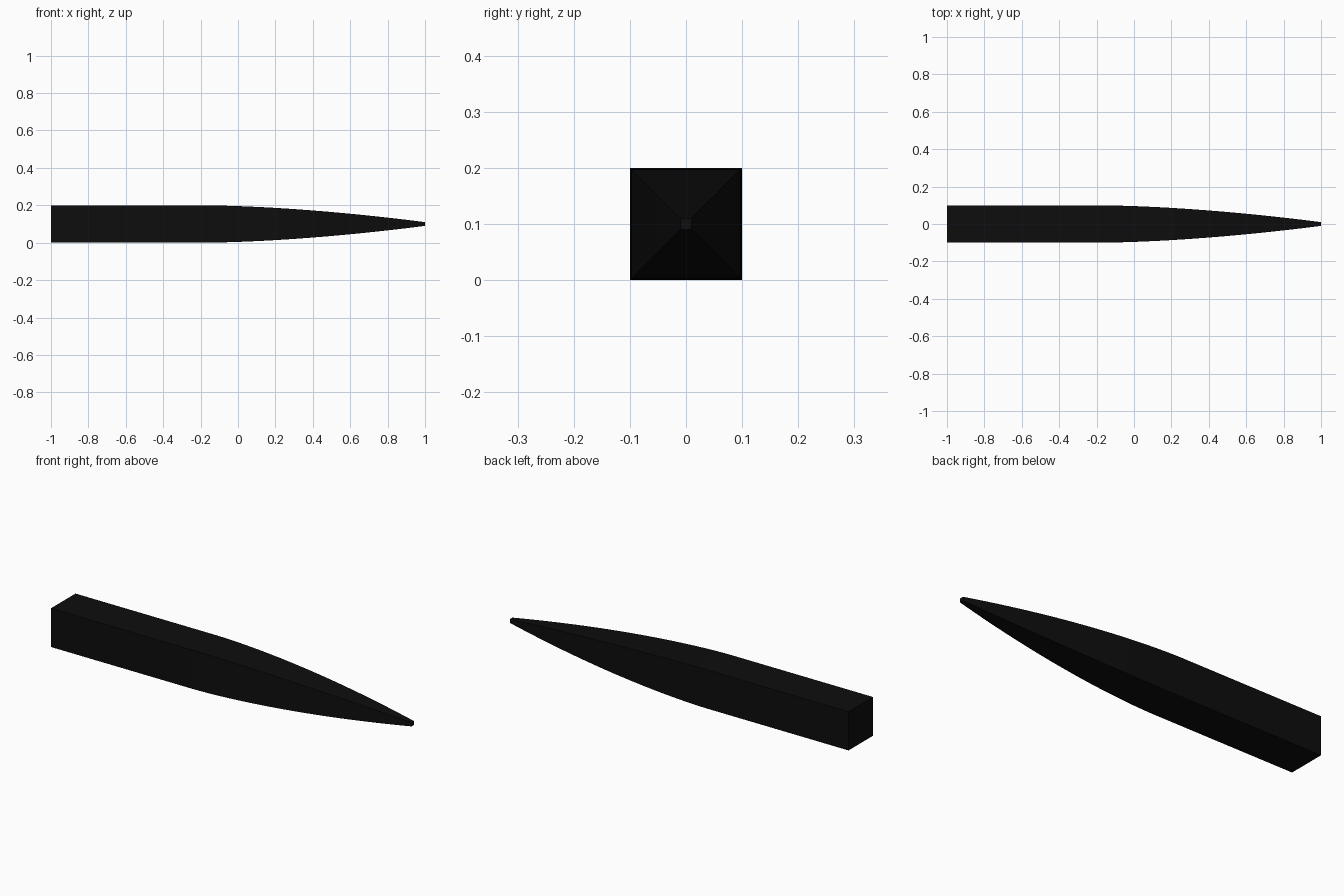
import bpy, bmesh, math

if "Cube" in bpy.data.objects:
    bpy.data.objects.remove(bpy.data.objects["Cube"])

# Half-width of the square section along x: straight shank, then curved taper
START, STEPS, HALF, TIP = -0.2, 28, 0.1, 0.01
stations = [(-1.0, HALF)]
for i in range(STEPS + 1):
    t = i / STEPS
    stations.append((START + (1 - START) * t, HALF - (HALF - TIP) * t ** 1.7))

# Loft square rings along x
bm = bmesh.new()
corners = [(-1, -1), (1, -1), (1, 1), (-1, 1)]
rings = [[bm.verts.new((x, h * a, HALF + h * b)) for a, b in corners] for x, h in stations]
for r0, r1 in zip(rings, rings[1:]):
    for k in range(4):
        n = (k + 1) % 4
        bm.faces.new((r0[k], r0[n], r1[n], r1[k]))

# Flat end caps
bm.faces.new(rings[0])
bm.faces.new(rings[-1])
bmesh.ops.recalc_face_normals(bm, faces=bm.faces[:])
mesh = bpy.data.meshes.new("tapered_spike")
bm.to_mesh(mesh)
bm.free()

spike = bpy.data.objects.new("tapered_spike", mesh)
bpy.context.collection.objects.link(spike)

# Black finish
black = bpy.data.materials.new("black")
black.diffuse_color = (0.004, 0.004, 0.004, 1)
black.use_nodes = True
black.node_tree.nodes["Principled BSDF"].inputs["Base Color"].default_value = black.diffuse_color
mesh.materials.append(black)

# Smooth along the taper, sharp at the four long edges
bpy.context.view_layer.objects.active = spike
spike.select_set(True)
bpy.ops.object.shade_smooth_by_angle(angle=math.radians(30))
